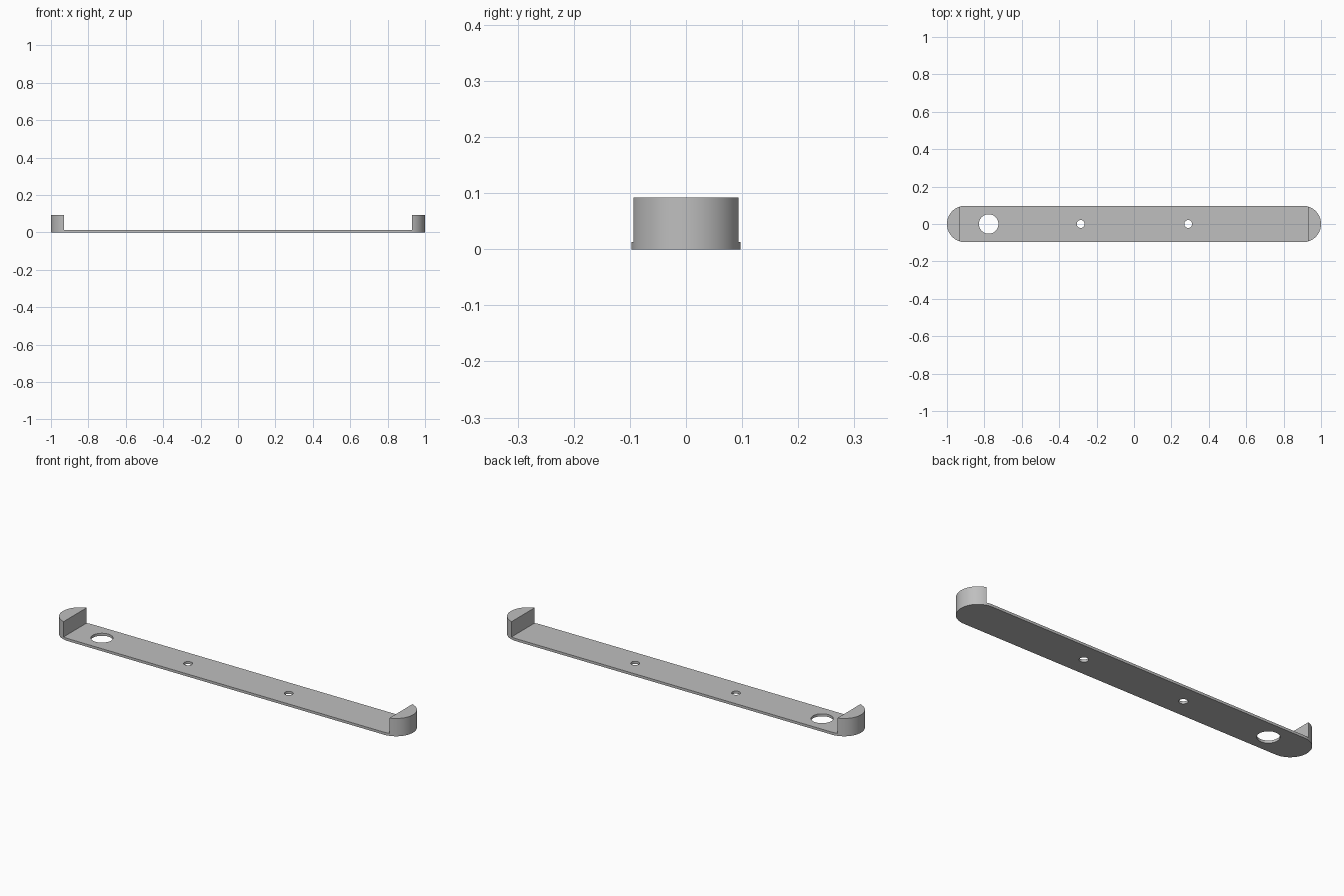
import bpy, bmesh, math

if "Cube" in bpy.data.objects:
    bpy.data.objects.remove(bpy.data.objects["Cube"], do_unlink=True)

LENGTH, RADIUS, HEIGHT = 2.0, 0.0975, 0.092
THICK, STOP_X = 0.013, 0.93

grey = bpy.data.materials.new("plain grey")
grey.use_nodes = True
grey.diffuse_color = (0.52, 0.52, 0.52, 1)
grey.node_tree.nodes["Principled BSDF"].inputs["Base Color"].default_value = (0.52, 0.52, 0.52, 1)


def prism(name, outline, z0, z1):
    """Extrude a flat outline from z0 to z1."""
    bm = bmesh.new()
    face = bm.faces.new([bm.verts.new((x, y, z0)) for x, y in outline])
    top = bmesh.ops.extrude_face_region(bm, geom=[face])["geom"]
    for v in top:
        if isinstance(v, bmesh.types.BMVert):
            v.co.z = z1
    bmesh.ops.recalc_face_normals(bm, faces=bm.faces)
    mesh = bpy.data.meshes.new(name)
    bm.to_mesh(mesh)
    bm.free()
    mesh.materials.append(grey)
    obj = bpy.data.objects.new(name, mesh)
    bpy.context.collection.objects.link(obj)
    return obj


def arc(cx, r, start, sweep, steps):
    return [(cx + r * math.cos(start + sweep * i / steps),
             r * math.sin(start + sweep * i / steps)) for i in range(steps + 1)]


# Round-ended bar at full height
cx = LENGTH / 2 - RADIUS
outline = arc(cx, RADIUS, -math.pi / 2, math.pi, 48) + arc(-cx, RADIUS, math.pi / 2, math.pi, 48)
bar = prism("mounting_bar", outline, 0, HEIGHT)

# Cut down to a thin plate between the end stops
s = STOP_X
cutters = [prism("plate_cutter", [(-s, -0.2), (s, -0.2), (s, 0.2), (-s, 0.2)], THICK, 0.2)]

# One large hole and two screw holes
for x, r in ((-0.777, 0.052), (-0.285, 0.021), (0.29, 0.021)):
    cutters.append(prism("hole_cutter", arc(x, r, 0, math.tau, 48)[:-1], -0.1, 0.1))

for cutter in cutters:
    cutter.hide_render = True
    mod = bar.modifiers.new(cutter.name, "BOOLEAN")
    mod.operation = "DIFFERENCE"
    mod.solver = "EXACT"
    mod.object = cutter

bpy.ops.object.select_all(action="DESELECT")
bpy.context.view_layer.objects.active = bar
bar.select_set(True)
for mod in list(bar.modifiers):
    bpy.ops.object.modifier_apply(modifier=mod.name)
for cutter in cutters:
    bpy.data.objects.remove(cutter, do_unlink=True)

bpy.ops.object.shade_smooth_by_angle(angle=math.radians(30))
